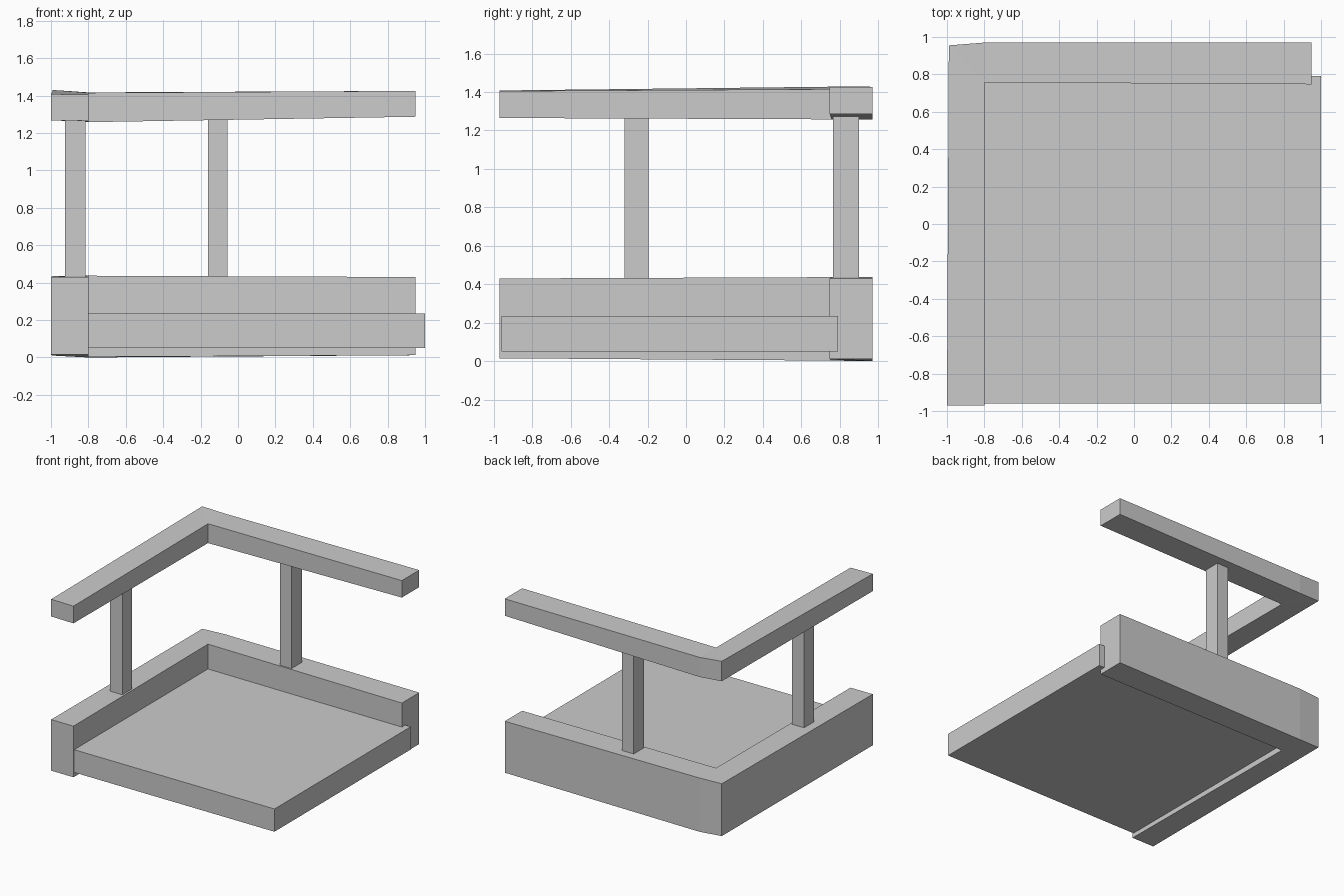
import bpy, bmesh

if "Cube" in bpy.data.objects:
    bpy.data.objects.remove(bpy.data.objects["Cube"])

def add_mesh(name, bm):
    bmesh.ops.recalc_face_normals(bm, faces=bm.faces)
    me = bpy.data.meshes.new(name)
    bm.to_mesh(me)
    bm.free()
    ob = bpy.data.objects.new(name, me)
    bpy.context.collection.objects.link(ob)
    return ob

def box(name, x, y, z):
    bm = bmesh.new()
    bmesh.ops.create_cube(bm, size=1)
    for v in bm.verts:
        for i, (a, b) in enumerate((x, y, z)):
            v.co[i] = a if v.co[i] < 0 else b
    return add_mesh(name, bm)

# Shared L outline: front end, inner corner, right end, clipped outer corner
OUTLINE = [(-1.0, -0.97), (-0.8, -0.97), (-0.8, 0.757), (0.95, 0.747),
           (0.95, 0.97), (-0.8, 0.97), (-0.99, 0.955)]
PATCHES = [(0, 1, 2, 6), (2, 3, 4, 5), (2, 5, 6)]

def l_beam(name, bottoms, tops):
    bm = bmesh.new()
    lo = [bm.verts.new((x, y, z)) for (x, y), z in zip(OUTLINE, bottoms)]
    hi = [bm.verts.new((x, y, z)) for (x, y), z in zip(OUTLINE, tops)]
    for p in PATCHES:
        bm.faces.new([hi[i] for i in p])
        bm.faces.new([lo[i] for i in reversed(p)])
    n = len(OUTLINE)
    for i in range(n):
        j = (i + 1) % n
        bm.faces.new((lo[i], lo[j], hi[j], hi[i]))
    return add_mesh(name, bm)

# Low L-shaped wall and the handrail above it, both slightly uneven
l_beam("base_wall",
       [0.015, 0.015, 0.003, 0.012, 0.012, 0.0, 0.01],
       [0.43, 0.43, 0.437, 0.43, 0.43, 0.437, 0.435])
l_beam("hand_rail",
       [1.268, 1.265, 1.258, 1.287, 1.287, 1.258, 1.268],
       [1.408, 1.405, 1.415, 1.425, 1.425, 1.417, 1.43])

# Floor slab tucked into the wall
box("floor_slab", (-0.82, 1.0), (-0.96, 0.79), (0.05, 0.235))

# Rail posts
box("left_post", (-0.925, -0.815), (-0.32, -0.195), (0.42, 1.275))
box("back_post", (-0.16, -0.055), (0.765, 0.9), (0.42, 1.285))
